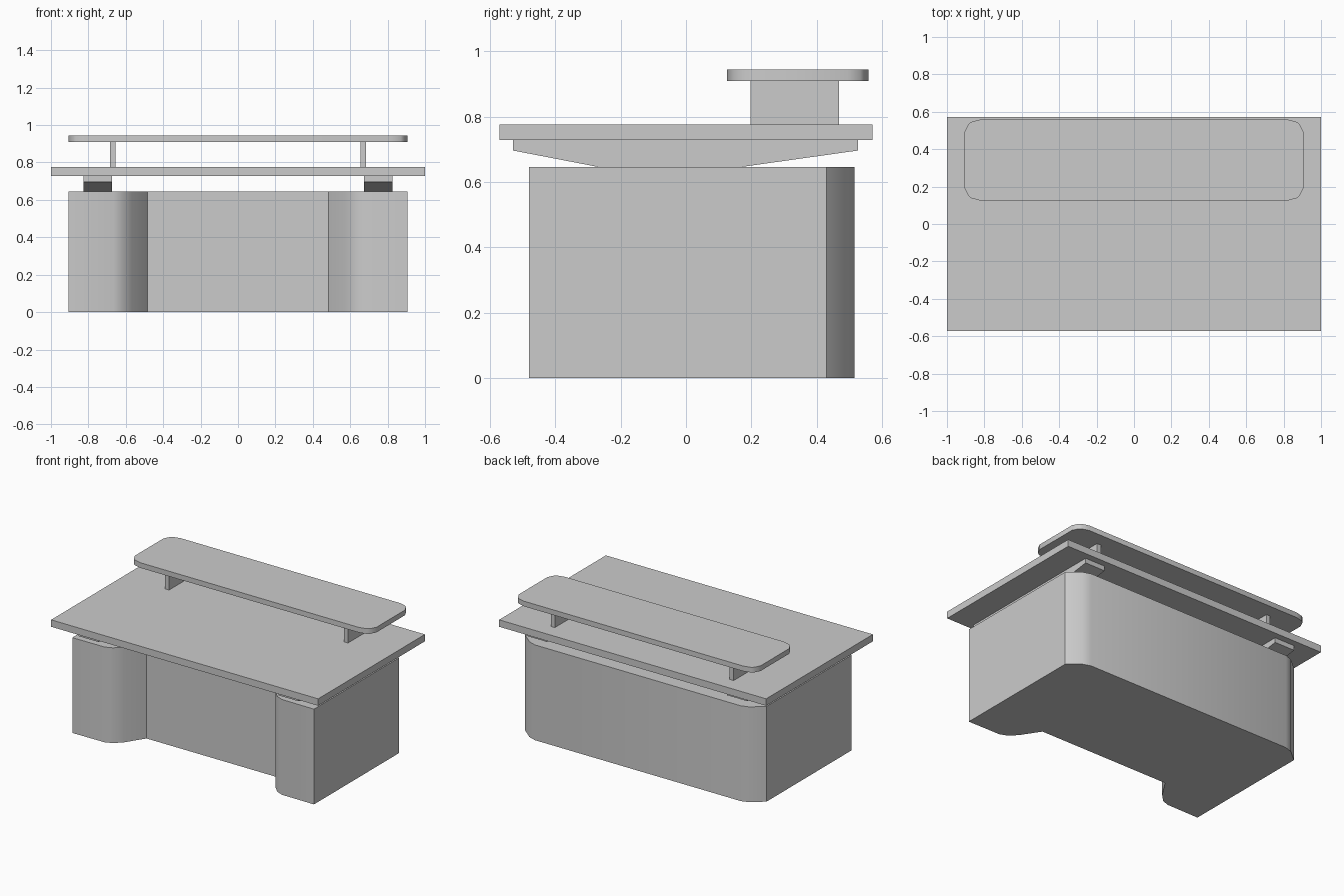
import bpy, bmesh, math
from mathutils import Vector

if "Cube" in bpy.data.objects:
    bpy.data.objects.remove(bpy.data.objects["Cube"])


def extrude(name, pts, direction, smooth=False):
    """Closed prism from an outline of 3D points pushed along a direction."""
    bm = bmesh.new()
    face = bm.faces.new([bm.verts.new(p) for p in pts])
    res = bmesh.ops.extrude_face_region(bm, geom=[face], use_keep_orig=True)
    verts = [v for v in res["geom"] if isinstance(v, bmesh.types.BMVert)]
    bmesh.ops.translate(bm, verts=verts, vec=Vector(direction))
    bmesh.ops.recalc_face_normals(bm, faces=bm.faces)
    mesh = bpy.data.meshes.new(name)
    bm.to_mesh(mesh)
    bm.free()
    ob = bpy.data.objects.new(name, mesh)
    bpy.context.collection.objects.link(ob)
    if smooth:
        bpy.ops.object.select_all(action='DESELECT')
        ob.select_set(True)
        bpy.context.view_layer.objects.active = ob
        bpy.ops.object.shade_smooth_by_angle(angle=math.radians(32))
    return ob


def box(name, x0, x1, y0, y1, z0, z1):
    return extrude(name, [(x0, y0, z0), (x1, y0, z0), (x1, y1, z0), (x0, y1, z0)],
                   (0, 0, z1 - z0))


# Solid base: half plan from the front recess round to the back, then mirrored
half = [(0.485, -0.285), (0.567, -0.41), (0.615, -0.458), (0.665, -0.478),
        (0.905, -0.48), (0.905, 0.43), (0.825, 0.497), (0.77, 0.515)]
plan = half + [(-x, y) for x, y in reversed(half)]
extrude("desk_base", [(x, y, 0) for x, y in plan], (0, 0, 0.645), smooth=True)

# Desktop
box("desk_top", -1, 1, -0.571, 0.571, 0.728, 0.775)

# Raised shelf with rounded corners
corner = [(0.905, 0.153), (0.885, 0.192), (0.87, 0.204), (0.82, 0.217)]
quarter = corner + [(-x, y) for x, y in reversed(corner)]
outline = quarter + [(-x, -y) for x, y in quarter]
extrude("raised_shelf", [(x, y + 0.342, 0.909) for x, y in outline],
        (0, 0, 0.035), smooth=True)

# Tapered brackets under the desktop and shelf posts, one pair per side
bracket = [(-0.53, 0.728), (-0.53, 0.696), (-0.265, 0.645),
           (0.165, 0.645), (0.527, 0.696), (0.527, 0.728)]
for side, s in (("left", -1), ("right", 1)):
    extrude(f"bracket_{side}", [(s * 0.675, y, z) for y, z in bracket],
            (s * 0.15, 0, 0))
    xs = sorted((s * 0.655, s * 0.685))
    box(f"shelf_post_{side}", xs[0], xs[1], 0.198, 0.468, 0.775, 0.909)
